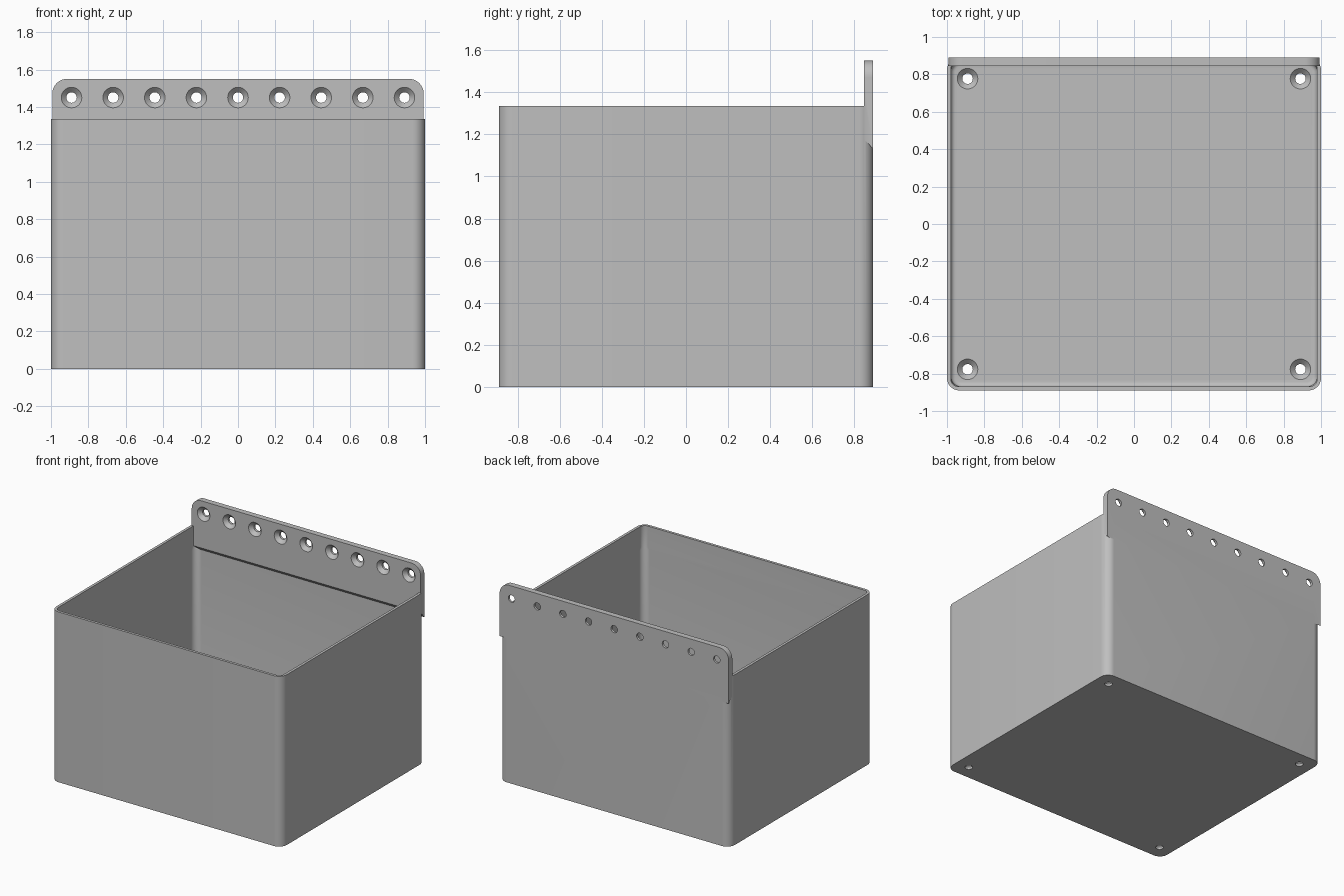
import bpy, bmesh, math
from mathutils import Matrix, Vector

cube = bpy.data.objects.get("Cube")
if cube:
    bpy.data.objects.remove(cube, do_unlink=True)

HALF_X, HALF_Y, HEIGHT = 1.0, 0.89, 1.335
WALL, FLOOR, RADIUS = 0.021, 0.045, 0.067
PLATE_FRONT, PLATE_TOP, PLATE_HALF = 0.845, 1.55, 0.993

grey = bpy.data.materials.new("light grey")
grey.use_nodes = True
colour = (0.52, 0.52, 0.52, 1)
grey.diffuse_color = colour
grey.node_tree.nodes["Principled BSDF"].inputs["Base Color"].default_value = colour


def make_object(name, bm):
    bmesh.ops.recalc_face_normals(bm, faces=bm.faces)
    mesh = bpy.data.meshes.new(name)
    bm.to_mesh(mesh)
    bm.free()
    mesh.materials.append(grey)
    obj = bpy.data.objects.new(name, mesh)
    bpy.context.collection.objects.link(obj)
    return obj


def rounded_ring(bm, inset, radius, z, steps=10):
    ring = []
    for k, (sx, sy) in enumerate(((1, 1), (-1, 1), (-1, -1), (1, -1))):
        cx = sx * (HALF_X - inset - radius)
        cy = sy * (HALF_Y - inset - radius)
        for i in range(steps + 1):
            a = (k + i / steps) * math.pi / 2
            ring.append(bm.verts.new((cx + radius * math.cos(a), cy + radius * math.sin(a), z)))
    return ring


def loft(bm, rings):
    for a, b in zip(rings, rings[1:]):
        for i in range(len(a)):
            j = (i + 1) % len(a)
            bm.faces.new((a[i], a[j], b[j], b[i]))
    bm.faces.new(rings[0])
    bm.faces.new(rings[-1])


def boolean(target, cutter, operation):
    mod = target.modifiers.new(operation.title(), "BOOLEAN")
    mod.operation, mod.solver, mod.object = operation, "EXACT", cutter
    bpy.context.view_layer.objects.active = target
    bpy.ops.object.modifier_apply(modifier=mod.name)
    bpy.data.objects.remove(cutter, do_unlink=True)


# Open bin: outer wall, rim, inner wall and filleted floor
bm = bmesh.new()
rings = [rounded_ring(bm, 0, RADIUS, 0), rounded_ring(bm, 0, RADIUS, HEIGHT),
         rounded_ring(bm, WALL, 0.04, HEIGHT), rounded_ring(bm, WALL, 0.04, 1.17),
         rounded_ring(bm, WALL, 0.055, 1.15)]
fillet = 0.025
for i in range(6):
    a = i / 5 * math.pi / 2
    inset = fillet * (1 - math.cos(a))
    rings.append(rounded_ring(bm, WALL + inset, 0.055 - inset, FLOOR + fillet * (1 - math.sin(a))))
loft(bm, rings)
storage_bin = make_object("storage_bin", bm)

# Mounting plate with rounded top corners and a sloped lower edge
bm = bmesh.new()
r = 0.08
outline = [(-PLATE_HALF, 1.13), (PLATE_HALF, 1.13)]
for side in (0, 1):
    for i in range(13):
        a = (side + i / 12) * math.pi / 2
        cx = (PLATE_HALF - r) * (1 - 2 * side)
        outline.append((cx + r * math.cos(a), PLATE_TOP - r + r * math.sin(a)))
back = [bm.verts.new((x, HALF_Y, z)) for x, z in outline]
front = [bm.verts.new((x, PLATE_FRONT, 1.18 if z < 1.2 else z)) for x, z in outline]
loft(bm, [back, front])
boolean(storage_bin, make_object("mounting_plate", bm), "UNION")

# Countersunk screw holes through the plate and the floor
bm = bmesh.new()


def screw_hole(place, axis):
    turn = Matrix.Translation(place) @ Vector((0, 0, 1)).rotation_difference(axis).to_matrix().to_4x4()
    circles = []
    for radius, depth in ((0.055, 0.01), (0.055, 0), (0.028, -0.027), (0.028, -0.06)):
        circles.append([bm.verts.new(turn @ Vector((radius * math.cos(i * math.tau / 32),
                                                    radius * math.sin(i * math.tau / 32), depth)))
                        for i in range(32)])
    loft(bm, circles)


for i in range(9):
    screw_hole(Vector(((i - 4) * 0.2225, PLATE_FRONT, 1.45)), Vector((0, -1, 0)))
for x in (-0.89, 0.89):
    for y in (-0.777, 0.777):
        screw_hole(Vector((x, y, FLOOR)), Vector((0, 0, 1)))
boolean(storage_bin, make_object("screw_hole_cutters", bm), "DIFFERENCE")

bpy.ops.object.select_all(action="DESELECT")
storage_bin.select_set(True)
bpy.context.view_layer.objects.active = storage_bin
bpy.ops.object.shade_smooth_by_angle(angle=math.radians(30))
